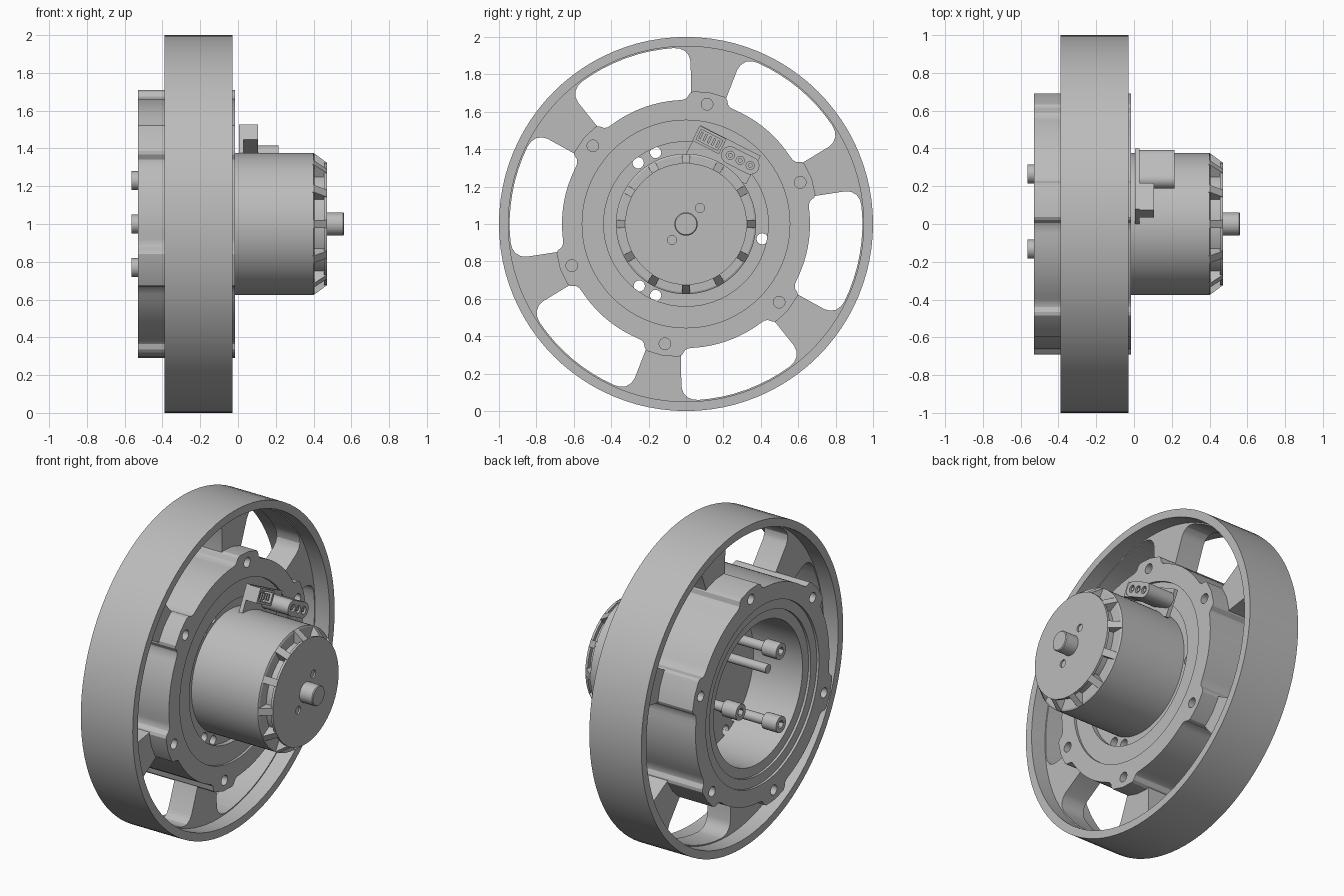
import bpy, bmesh, math
from mathutils import Matrix, Vector

if "Cube" in bpy.data.objects:
    bpy.data.objects.remove(bpy.data.objects["Cube"])

metal = bpy.data.materials.new("grey_metal")
metal.use_nodes = True
metal.diffuse_color = (0.5, 0.5, 0.5, 1)
metal.node_tree.nodes["Principled BSDF"].inputs["Base Color"].default_value = (0.5, 0.5, 0.5, 1)


def polar(r, deg):
    return r * math.cos(math.radians(deg)), r * math.sin(math.radians(deg))


def finish(name, bm):
    """Turn a bmesh built around the x axis into an object on the axle height."""
    bmesh.ops.remove_doubles(bm, verts=bm.verts, dist=1e-5)
    bmesh.ops.recalc_face_normals(bm, faces=bm.faces)
    mesh = bpy.data.meshes.new(name)
    bm.to_mesh(mesh)
    bm.free()
    mesh.materials.append(metal)
    ob = bpy.data.objects.new(name, mesh)
    ob.location.z = 1
    bpy.context.collection.objects.link(ob)
    return ob


def add_lathe(bm, profile, centre=(0, 0), n=96):
    """Revolve a closed (x, radius) profile around an axis parallel to x."""
    rings = []
    for i in range(n):
        c, s = polar(1, 360 * i / n)
        rings.append([bm.verts.new((x, centre[0] + r * c, centre[1] + r * s)) for x, r in profile])
    k = len(profile)
    for i in range(n):
        a, b = rings[i], rings[(i + 1) % n]
        for j in range(k):
            m = (j + 1) % k
            if profile[j][1] or profile[m][1]:
                bm.faces.new((a[j], a[m], b[m], b[j]))


def add_rod(bm, centre, r, x0, x1, n=24):
    add_lathe(bm, [(x0, 0), (x0, r), (x1, r), (x1, 0)], centre, n)


def add_prism(bm, outline, x0, x1):
    """Extrude a (y, z) outline along x."""
    face = bm.faces.new([bm.verts.new((x0, y, z)) for y, z in outline])
    ext = bmesh.ops.extrude_face_region(bm, geom=[face])
    verts = [v for v in ext["geom"] if isinstance(v, bmesh.types.BMVert)]
    bmesh.ops.translate(bm, verts=verts, vec=(x1 - x0, 0, 0))


def lathe(name, profile):
    bm = bmesh.new()
    add_lathe(bm, profile)
    return finish(name, bm)


def prism(name, outline, x0, x1):
    bm = bmesh.new()
    add_prism(bm, outline, x0, x1)
    return finish(name, bm)


def rods(name, specs):
    bm = bmesh.new()
    for spec in specs:
        add_rod(bm, *spec)
    return finish(name, bm)


def cut(ob, cutter):
    """Subtract the cutter and bake the result."""
    mod = ob.modifiers.new("cut", "BOOLEAN")
    mod.operation = "DIFFERENCE"
    mod.solver = "EXACT"
    mod.object = cutter
    bpy.context.view_layer.update()
    dg = bpy.context.evaluated_depsgraph_get()
    mesh = bpy.data.meshes.new_from_object(ob.evaluated_get(dg))
    ob.modifiers.clear()
    ob.data = mesh
    bpy.data.objects.remove(cutter)


def smooth(ob):
    bpy.ops.object.select_all(action="DESELECT")
    ob.select_set(True)
    bpy.context.view_layer.objects.active = ob
    bpy.ops.object.shade_smooth_by_angle(angle=math.radians(25))


parts = []
LOBES = [20 + 60 * i for i in range(6)]

# Wheel rim
parts.append(lathe("wheel_rim", [(-.39, .95), (-.39, 1), (-.03, 1), (-.03, .95)]))

# Spoke web: a ring with six round-cornered windows
web = lathe("wheel_spokes", [(-.29, .6), (-.29, .96), (-.13, .96), (-.13, .6)])
bm = bmesh.new()
half = [(.5, 22.5), (.7, 22.3), (.87, 21.6), (.9, 21), (.925, 19.7), (.938, 18), (.943, 16)]
for a in LOBES:
    arc = [(.943, d) for d in range(-12, 13, 4)]
    pts = [(r, -d) for r, d in half] + arc + [(r, d) for r, d in reversed(half)]
    add_prism(bm, [polar(r, a + 30 + d) for r, d in pts], -.5, 0)
cut(web, finish("window_cutter", bm))
parts.append(web)

# Hub housing with bolt lobes, stepped bore and bolt holes
outline = []
lobe = [(.665, -11), (.675, -9.5), (.7, -8.3), (.71, -7), (.715, 0)]
for a in LOBES:
    side = [(r, -d) for r, d in reversed(lobe[:-1])]
    outline += [polar(r, a + d) for r, d in lobe + side]
    outline += [polar(.663, a + d) for d in range(14, 48, 3)]
hub = prism("hub_housing", outline, -.53, -.015)
cut(hub, lathe("bore_cutter", [(-.6, 0), (-.6, .56), (-.515, .56), (-.515, .5), (-.5, .5),
                               (-.5, .44), (-.03, .44), (-.03, .555), (.05, .555), (.05, 0)]))
cut(hub, rods("bolt_hole_cutter", [(polar(.65, a), .031, -.6, .1) for a in LOBES]))
parts.append(hub)

# Motor mounting plate with open screw holes
plate = lathe("motor_plate", [(-.16, 0), (-.16, .445), (-.06, .445), (-.06, 0)])
cut(plate, rods("plate_hole_cutter",
                [(polar(.415, a), .03, -.3, .1) for a in (-11, 113, 128, 233, 247)]))
parts.append(plate)

# Motor body with a raised core, then the end cap and sloping ribs
parts.append(lathe("motor_body", [(-.08, 0), (-.08, .375), (.4, .375), (.405, .365),
                                  (.405, .3), (.46, .3), (.46, 0)]))
cap = lathe("motor_cap", [(.455, 0), (.455, .325), (.47, .325), (.47, 0)])
cut(cap, rods("cap_hole_cutter", [((s * .075, s * .085), .024, .4, .6) for s in (-1, 1)]))
parts.append(cap)
bm = bmesh.new()
for i in range(12):
    rib = bmesh.new()
    w = .022
    v = [rib.verts.new((x, r, t)) for t in (-w, w)
         for x, r in ((.395, .29), (.395, .375), (.402, .375), (.47, .325), (.47, .29))]
    rib.faces.new(v[:5])
    rib.faces.new(v[5:])
    for j in range(5):
        k = (j + 1) % 5
        rib.faces.new((v[j], v[k], v[k + 5], v[j + 5]))
    rib.transform(Matrix.Rotation(math.radians(30 * i), 4, "X"))
    tmp = bpy.data.meshes.new("rib")
    rib.to_mesh(tmp)
    rib.free()
    bm.from_mesh(tmp)
    bpy.data.meshes.remove(tmp)
parts.append(finish("cap_ribs", bm))

# Output shaft
parts.append(lathe("shaft", [(.45, 0), (.45, .062), (.555, .062), (.56, .057), (.56, 0)]))

# Three socket-head bolts and a pin in the rear cavity
spots = [polar(.265, a) for a in (0, 120, 240)]
bolts = rods("rear_bolts", [(c, .03, -.47, -.14) for c in spots])
heads = rods("rear_bolt_heads", [(c, .05, -.565, -.465) for c in spots])
cut(heads, rods("socket_cutter", [(c, .026, -.6, -.52, 6) for c in spots]))
parts += [bolts, heads, rods("rear_pin", [((-.1, .115), .028, -.5, -.14)])]


# Circuit board and connectors, tilted around the axle
def tilted(points, centre, deg=-27):
    c, s = polar(1, deg)
    return [(centre[0] + u * c - v * s, centre[1] + u * s + v * c) for u, v in points]


def box(w, h):
    return [(-w, -h), (w, -h), (w, h), (-w, h)]


parts.append(prism("circuit_board", tilted(box(.18, .085), (.2, .37)), .005, .03))
socket = prism("signal_socket", tilted(box(.08, .045), (.125, .45)), .03, .105)
cut(socket, prism("socket_cutter", tilted(box(.065, .03), (.125, .45)), .05, .2))
parts.append(socket)
bm = bmesh.new()
for i in range(5):
    add_prism(bm, tilted([(u + .025 * (i - 2), v) for u, v in box(.006, .02)], (.125, .45)), .04, .095)
parts.append(finish("signal_pins", bm))

capsule = [(s * .062 + x, y) for s, a0 in ((1, -90), (-1, 90))
           for x, y in (polar(.047, a0 + 15 * i) for i in range(13))]
pins = tilted([(-.06, 0), (0, 0), (.06, 0)], (.29, .34))
power = prism("power_connector", tilted(capsule, (.29, .34)), .03, .215)
cut(power, rods("pin_cutter", [(c, .022, .15, .3) for c in pins]))
parts += [power, rods("power_pins", [(c, .012, .14, .21) for c in pins])]

for ob in parts:
    smooth(ob)
